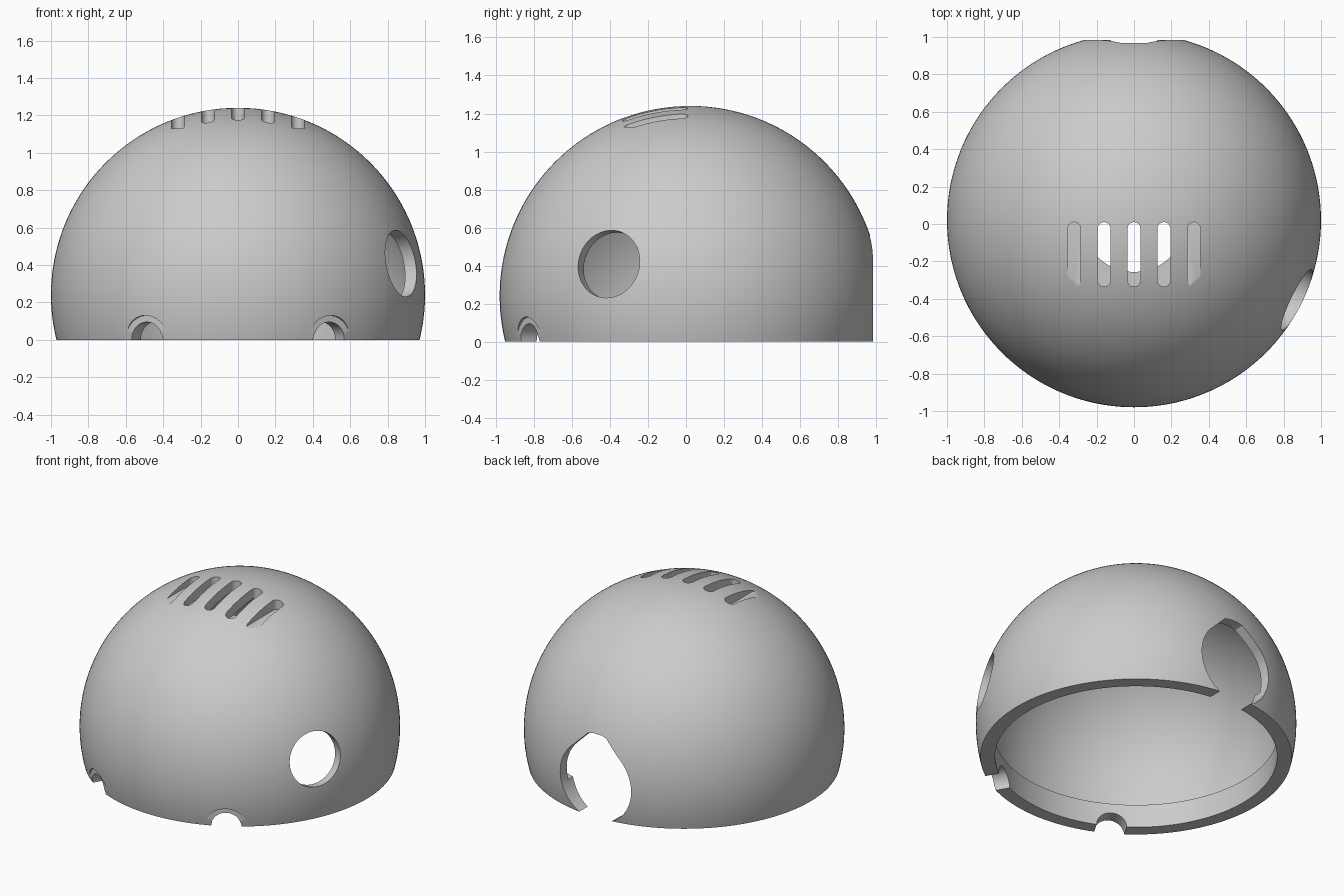
import bpy, bmesh
from math import sin, cos, asin, pi, radians, sqrt
from mathutils import Vector, Matrix

cube = bpy.data.objects.get("Cube")
if cube:
    bpy.data.objects.remove(cube, do_unlink=True)

CENTRE = Vector((0, 0.02, 0.24))      # centre of the dome's sphere
OUTER, INNER = 1.0, 0.932
LIP_RADIUS, LIP_TOP = 0.88, 0.16

grey = bpy.data.materials.new("shell_grey")
grey.use_nodes = True
grey.diffuse_color = (0.6, 0.6, 0.6, 1)
grey.node_tree.nodes["Principled BSDF"].inputs["Base Color"].default_value = (0.6, 0.6, 0.6, 1)


def add_object(name, bm):
    bmesh.ops.recalc_face_normals(bm, faces=bm.faces)
    mesh = bpy.data.meshes.new(name)
    bm.to_mesh(mesh)
    bm.free()
    obj = bpy.data.objects.new(name, mesh)
    bpy.context.collection.objects.link(obj)
    mesh.materials.append(grey)
    return obj


def arc(radius, start, end, steps):
    """Points on an arc about the origin, angles in radians."""
    angles = [start + (end - start) * i / steps for i in range(steps + 1)]
    return [(radius * cos(a), radius * sin(a)) for a in angles]


def circle(radius):
    return arc(radius, 0, 2 * pi, 64)[:-1]


def prism(name, outline, origin, direction, near, far):
    """Extrude an outline along a direction, between two distances from origin."""
    rot = Matrix() if direction.z > 0.99 else direction.to_track_quat('Z', 'Y').to_matrix().to_4x4()
    bm = bmesh.new()
    face = bm.faces.new([bm.verts.new((x, y, near)) for x, y in outline])
    top = bmesh.ops.extrude_face_region(bm, geom=[face])
    verts = [v for v in top["geom"] if isinstance(v, bmesh.types.BMVert)]
    bmesh.ops.translate(bm, verts=verts, vec=(0, 0, far - near))
    bmesh.ops.transform(bm, verts=bm.verts, matrix=Matrix.Translation(origin) @ rot)
    obj = add_object(name, bm)
    obj.hide_render = True
    return obj


# Hollow dome shell with a thicker lip round the open bottom
floor = -CENTRE.z
lip = LIP_TOP + floor
profile = arc(OUTER, pi / 2, asin(floor / OUTER), 56)
profile += [(LIP_RADIUS, floor), (LIP_RADIUS, lip)]
profile += arc(INNER, asin(lip / INNER), pi / 2, 48)
bm = bmesh.new()
verts = [bm.verts.new((x, 0, z)) for x, z in profile]
edges = [bm.edges.new(pair) for pair in zip(verts, verts[1:])]
bmesh.ops.spin(bm, geom=verts + edges, axis=(0, 0, 1), cent=(0, 0, 0), angle=2 * pi, steps=144)
bmesh.ops.remove_doubles(bm, verts=bm.verts, dist=0.0005)
bmesh.ops.translate(bm, verts=bm.verts, vec=CENTRE)
shell = add_object("dome_shell", bm)

cutters = []

# Vent slots in the top, cut down to one level
for i in range(-2, 3):
    front_end = [(x + 0.16 * i, y - 0.30) for x, y in arc(0.035, pi, 2 * pi, 12)]
    back_end = [(x + 0.16 * i, y - 0.025) for x, y in arc(0.035, 0, pi, 12)]
    cutters.append(prism("vent_cutter", front_end + back_end, Vector(), Vector((0, 0, 1)), 1.13, 1.4))

# Round side opening, square to the surface
side = Vector((0.88, -0.43, 0.17)).normalized()
cutters.append(prism("side_opening_cutter", circle(0.18), CENTRE, side, 0.6, 1.3))

# Teardrop opening at the back
teardrop = arc(0.27, radians(135), radians(405), 60)
teardrop += [(0.07, 0.31), (0.03, 0.32), (-0.03, 0.32), (-0.07, 0.31)]
cutters.append(prism("back_opening_cutter", teardrop, CENTRE, Vector((0, 1, 0)), 0.6, 1.3))

# Two notches in the front rim, each with a shallow flat round it
for sign in (-1, 1):
    out = Vector((sign * sin(radians(30)), -cos(radians(30)), 0))
    base = Vector((0, CENTRE.y, 0))
    cutters.append(prism("notch_flat_cutter", circle(0.13), base, out, 0.975, 1.3))
    cutters.append(prism("notch_cutter", circle(0.095), base, out, 0.6, 1.3))

for cutter in cutters:
    mod = shell.modifiers.new("cut", 'BOOLEAN')
    mod.operation = 'DIFFERENCE'
    mod.solver = 'EXACT'
    mod.object = cutter

# Bake the cuts and drop the cutters
bpy.context.view_layer.update()
evaluated = shell.evaluated_get(bpy.context.evaluated_depsgraph_get())
baked = bpy.data.meshes.new_from_object(evaluated)
shell.modifiers.clear()
shell.data = baked
for cutter in cutters:
    bpy.data.objects.remove(cutter, do_unlink=True)

bpy.ops.object.select_all(action='DESELECT')
shell.select_set(True)
bpy.context.view_layer.objects.active = shell
bpy.ops.object.shade_smooth_by_angle(angle=radians(30))
